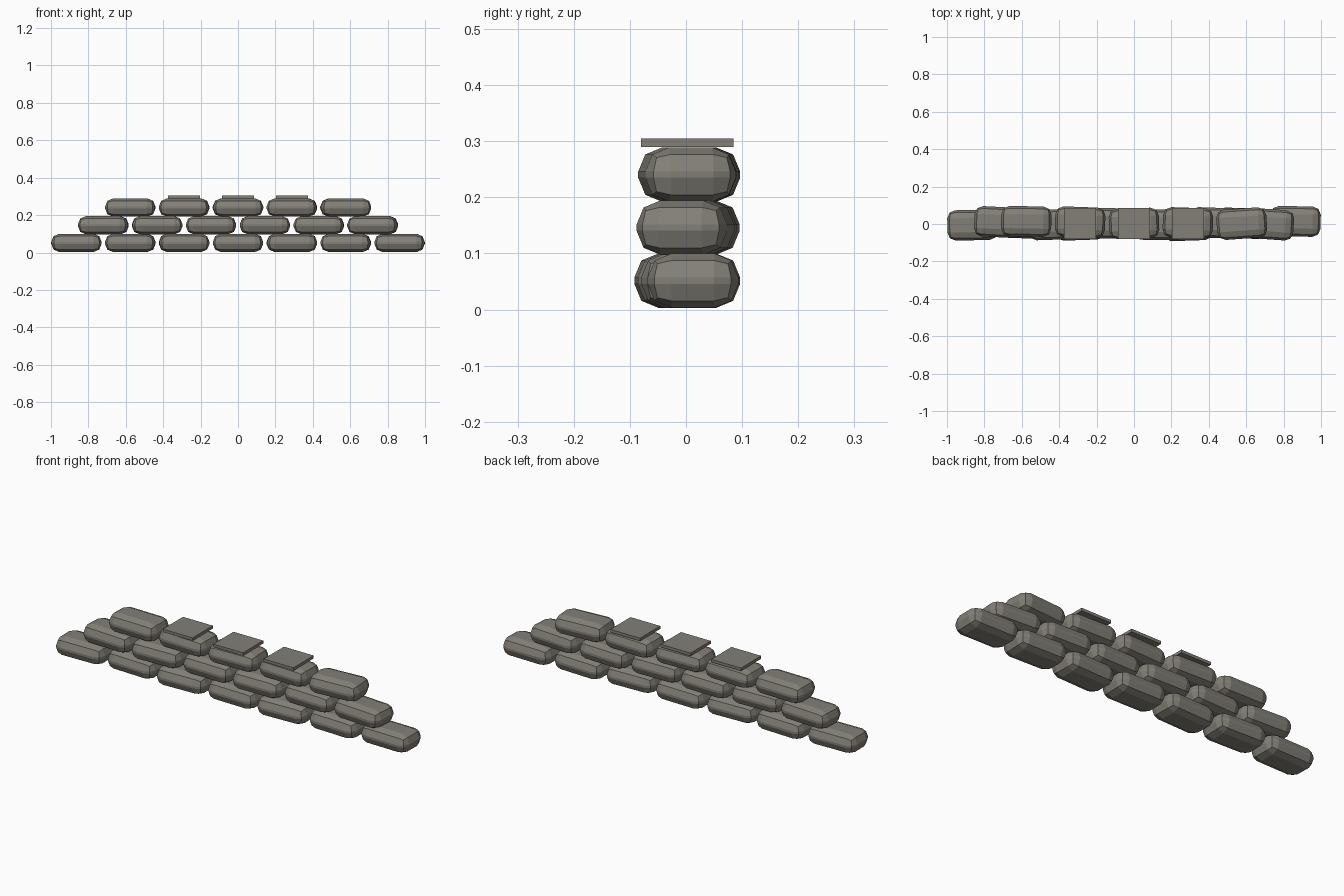
import bpy, math

if "Cube" in bpy.data.objects:
    bpy.data.objects.remove(bpy.data.objects["Cube"])

LENGTH, WIDTH, HEIGHT = 0.268, 0.162, 0.097
PITCH = 0.288


def material(name, color):
    mat = bpy.data.materials.new(name)
    mat.diffuse_color = (*color, 1)
    mat.use_nodes = True
    mat.node_tree.nodes["Principled BSDF"].inputs["Base Color"].default_value = mat.diffuse_color
    return mat


sack_cloth = material("grey sackcloth", (0.225, 0.215, 0.185))


def box(name, center, size, yaw=0.0, bevel=0.0):
    bpy.ops.mesh.primitive_cube_add(size=1, location=center)
    ob = bpy.context.object
    ob.name = name
    ob.scale = size
    bpy.ops.object.transform_apply(location=False, rotation=False, scale=True)
    ob.rotation_euler.z = math.radians(yaw)
    ob.data.materials.append(sack_cloth)
    if bevel:
        mod = ob.modifiers.new("rounded_edges", 'BEVEL')
        mod.width = bevel
        mod.segments = 2
    return ob


# Staggered courses of sandbags: (sideways shift, yaw in degrees) per bag
courses = [
    [(-0.006, 1), (0.004, -2), (-0.005, 2), (0.0, -1), (-0.008, 2), (0.004, -2), (0.014, -1)],
    [(0.010, -3), (-0.003, 2), (0.004, -1), (-0.004, 1), (0.006, -2), (-0.001, -4)],
    [(0.014, -1), (0.010, -2), (0.003, 2), (0.006, -2), (0.002, 4)],
]
for row, bags in enumerate(courses):
    z = 0.0515 + row * 0.0945
    for i, (shift, yaw) in enumerate(bags):
        x = (i - (len(bags) - 1) / 2) * PITCH
        box(f"sandbag_row{row + 1}_{i + 1}", (x, shift, z),
            (LENGTH, WIDTH, HEIGHT), yaw, 0.043)

# Flat slabs resting on the three middle bags of the top course
for i in (-1, 0, 1):
    box(f"top_slab_{i + 2}", (i * PITCH, 0.002, 0.2975), (0.17, 0.165, 0.015))
